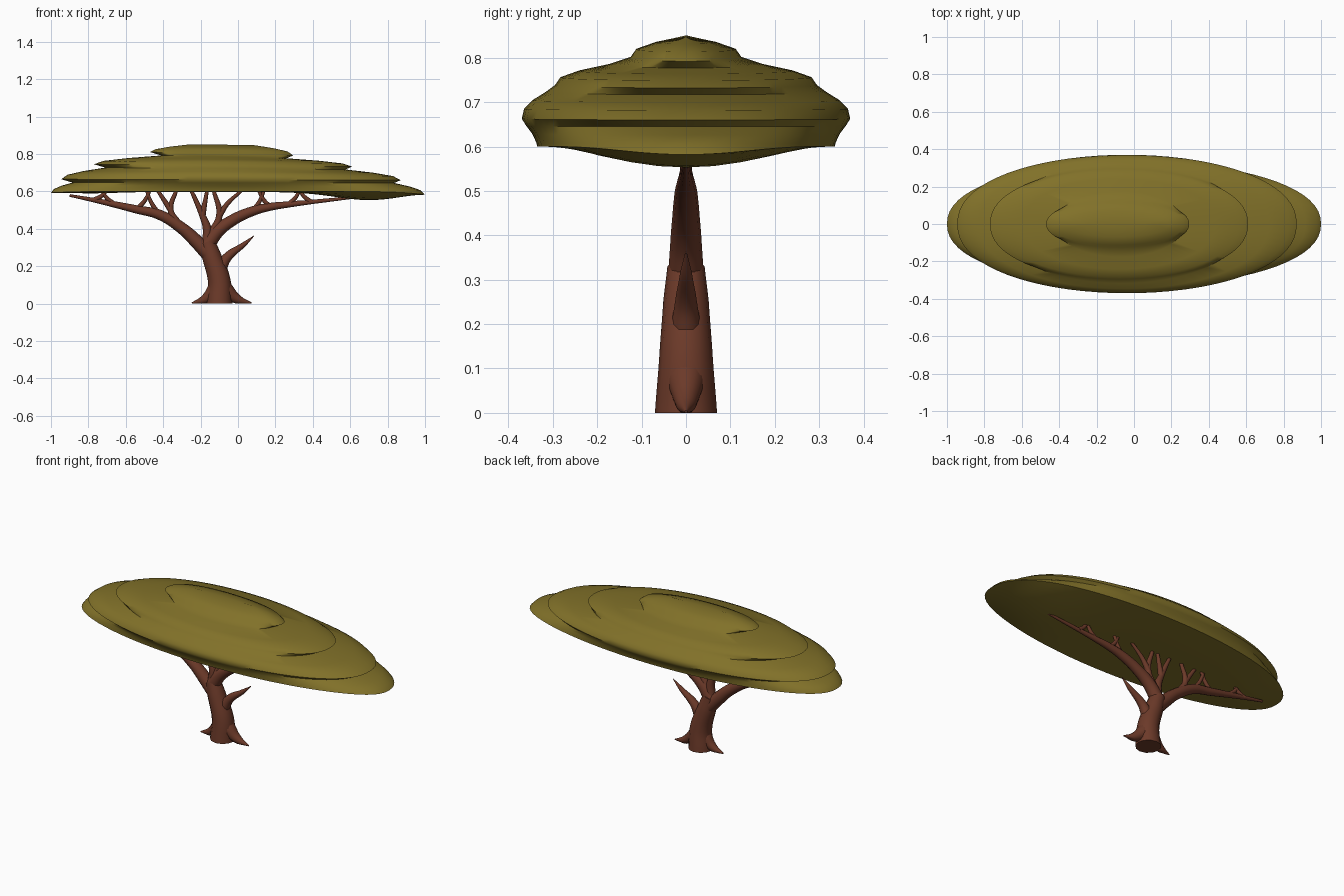
import bpy, bmesh, math

if "Cube" in bpy.data.objects:
    bpy.data.objects.remove(bpy.data.objects["Cube"])


def material(name, rgb):
    m = bpy.data.materials.new(name)
    m.diffuse_color = (*rgb, 1)
    m.use_nodes = True
    m.node_tree.nodes["Principled BSDF"].inputs["Base Color"].default_value = m.diffuse_color
    return m


def mix(a, b, t):
    return a + (b - a) * t


olive = material("olive foliage", (0.22, 0.165, 0.022))
brown = material("red brown bark", (0.15, 0.042, 0.022))

# ---- Canopy: lens-shaped tiers; each lip is left x, left z, right x, right z, half depth ----
lips = [(-1, .592, 1, .582, .335), (-.945, .665, .87, .66, .37), (-.77, .745, .61, .732, .295),
        (-.47, .81, .295, .792, .125), (-.26, .851, .08, .848, 0)]
N = 72


def outline(xl, zl, xr, zr, w):
    pts = []
    for i in range(N):
        c, s = math.cos(2 * math.pi * i / N), math.sin(2 * math.pi * i / N)
        y = w * math.copysign(abs(s) ** 0.9, s)
        pts.append((mix(xl, xr, (c + 1) / 2), y, mix(zl, zr, (c + 1) / 2)))
    return pts


def tier(a, b, last):
    """Slices from lip a over a rounded shoulder into the notch under lip b."""
    xl, zl, xr, zr, w = b
    if not last:
        xl, zl, xr, zr, w = xl + .06, zl - .018, xr - .035, zr - .015, mix(a[4], w, .7)
    end = (xl, zl, xr, zr, w)
    out = [a]
    for fx, fz, fw in ((.14, .38, .1), (.5, .7, .45), (1, 1, 1)):
        out.append([mix(p, q, f) for p, q, f in zip(a, end, (fx, fz, fx, fz, fw))])
    return out


def underside(x):
    """Nearly flat, sagging towards the right side."""
    return .597 - .046 * math.exp(-((x - .72) / .27) ** 2) - .008 * math.exp(-((x + .8) / .2) ** 2)


def blend_z(x, k):
    e = abs(x) ** 8                      # keep the two pointed ends at their lip height
    tip = .592 if x < 0 else .582
    return mix(mix(underside(x), .60, k * k), tip, e)


rings = [[(x, y * k, blend_z(x, k)) for x, y, z in outline(*lips[0])]
         for k in (0, .25, .5, .75, .93, 1)]
for n, (a, b) in enumerate(zip(lips, lips[1:])):
    last = n == len(lips) - 2
    rings += [outline(*s) for s in tier(a, b, last)[0 if n else 1:]]

bm = bmesh.new()
loops = [[bm.verts.new(p) for p in ring] for ring in rings]
for a, b in zip(loops, loops[1:]):
    for i in range(N):
        j = (i + 1) % N
        bm.faces.new((a[i], a[j], b[j], b[i]))
bmesh.ops.remove_doubles(bm, verts=bm.verts, dist=0.0005)
bmesh.ops.recalc_face_normals(bm, faces=bm.faces)
me = bpy.data.meshes.new("canopy")
bm.to_mesh(me)
bm.free()
canopy = bpy.data.objects.new("canopy", me)
bpy.context.collection.objects.link(canopy)
me.materials.append(olive)

# ---- Trunk, roots and branches: tapered tubes in the y = 0 plane ----
cu = bpy.data.curves.new("trunk_and_branches", "CURVE")
cu.dimensions = "3D"
cu.bevel_depth = 1.0
cu.bevel_resolution = 4
cu.resolution_u = 6
cu.use_fill_caps = True


def tube(r0, r1, *pts):
    sp = cu.splines.new("BEZIER")
    sp.bezier_points.add(len(pts) - 1)
    for i, (p, (x, z)) in enumerate(zip(sp.bezier_points, pts)):
        p.co = (x, 0, z)
        p.radius = mix(r0, r1, i / (len(pts) - 1))
        p.handle_left_type = p.handle_right_type = "AUTO"


def twigs(limb, lean):
    """Short twigs from the limb's points up into the canopy, leaning alternately."""
    for i, (x, z) in enumerate(limb):
        d = lean * (-1) ** i
        tube(.014, .008, (x, z), (x + d * .6, mix(z, .6, .5)), (x + d, .605))


# trunk and root flare
tube(.07, .042, (-.10, 0), (-.10, .12), (-.14, .25), (-.165, .33))
for side in (-1, 1):
    tube(.046, .003, (-.095 + side * .02, .08), (-.09 + side * .09, .022), (-.0875 + side * .16, .003))
# broken spur
tube(.036, .002, (-.10, .18), (-.055, .25), (.03, .315), (.085, .362))
# spreading limbs
left = [(-.42, .475), (-.54, .503), (-.66, .53), (-.77, .553)]
right = [(.08, .495), (.17, .517), (.27, .53), (.39, .543)]
tube(.042, .007, (-.16, .27), (-.22, .33), (-.29, .395), *left, (-.90, .578))
tube(.040, .007, (-.165, .31), (-.11, .385), (-.03, .445), *right, (.62, .568))
twigs(left, -.07)
twigs(right, .06)
# inner limbs and their forks
tube(.026, .010, (-.27, .37), (-.33, .44), (-.36, .50), (-.33, .605))
tube(.016, .009, (-.36, .50), (-.43, .605))
tube(.030, .010, (-.165, .32), (-.165, .40), (-.19, .47), (-.25, .605))
tube(.017, .009, (-.19, .47), (-.165, .605))
tube(.024, .010, (-.15, .36), (-.10, .47), (-.13, .605))
tube(.017, .008, (-.10, .47), (-.06, .53), (.02, .605))

tree = bpy.data.objects.new("trunk_and_branches", cu)
bpy.context.collection.objects.link(tree)
cu.materials.append(brown)
bpy.ops.object.select_all(action="DESELECT")
tree.select_set(True)
bpy.context.view_layer.objects.active = tree
bpy.ops.object.convert(target="MESH")
tree = bpy.context.view_layer.objects.active
for v in tree.data.vertices:          # roots rest flat on the ground
    v.co.z = max(v.co.z, 0)

# ---- Smooth shading ----
for ob in (canopy, tree):
    bpy.ops.object.select_all(action="DESELECT")
    ob.select_set(True)
    bpy.context.view_layer.objects.active = ob
    bpy.ops.object.shade_smooth_by_angle(angle=math.radians(50))
